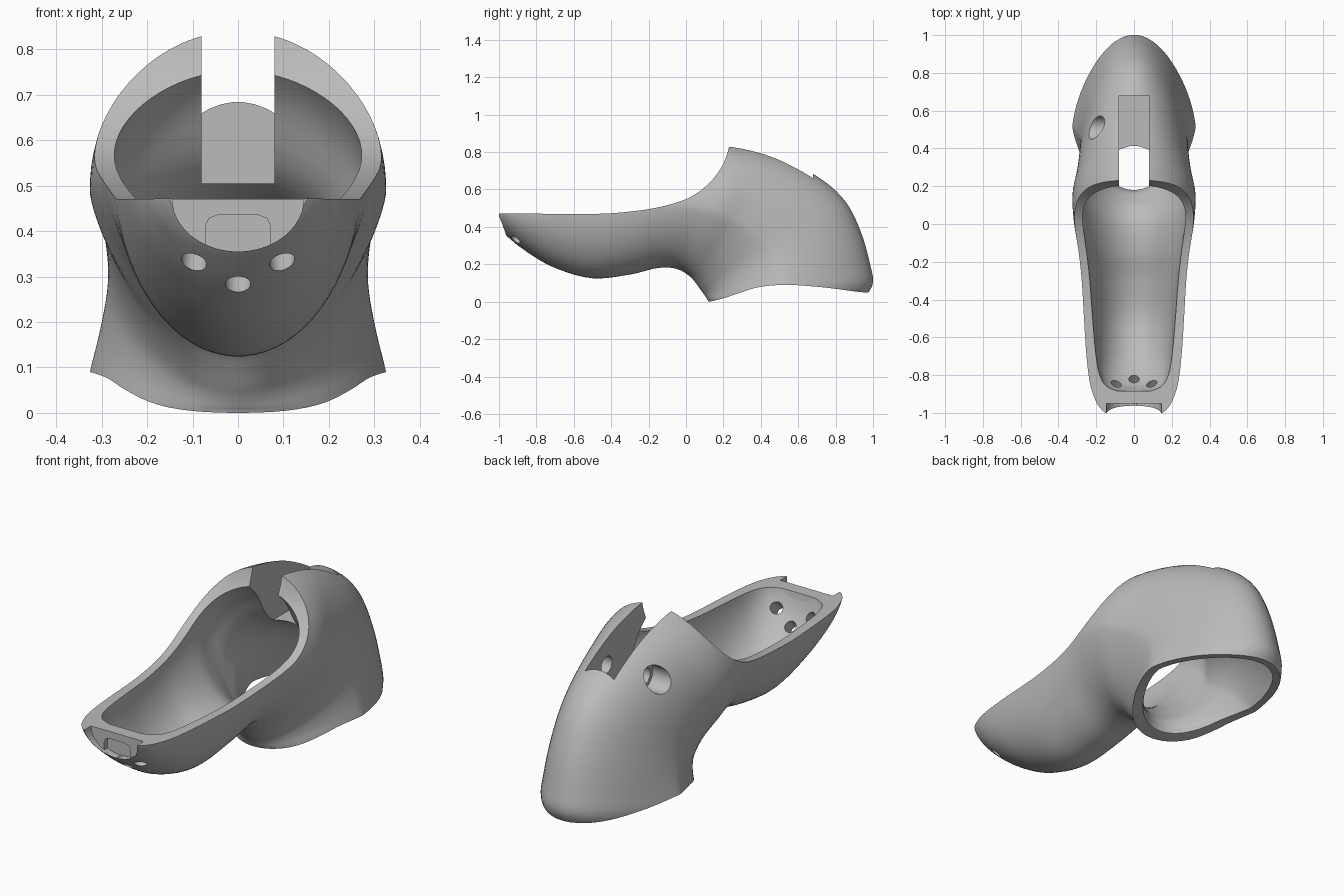
import bpy, bmesh, math
from mathutils import Vector

cube = bpy.data.objects.get("Cube")
if cube:
    bpy.data.objects.remove(cube, do_unlink=True)

grey = bpy.data.materials.new("plain grey")
grey.use_nodes = True
SHADE = (0.5, 0.5, 0.5, 1)
grey.diffuse_color = SHADE
grey.node_tree.nodes["Principled BSDF"].inputs["Base Color"].default_value = SHADE


def spline(rows, steps):
    """Smooth curve through rows of any width."""
    out = []
    n = len(rows)
    for i in range(n - 1):
        a, b, c, d = (rows[max(0, min(n - 1, k))] for k in range(i - 1, i + 3))
        for s in range(steps):
            t = s / steps
            out.append([q + t / 2 * (r - p + t * (2 * p - 5 * q + 4 * r - v + t * (3 * (q - r) + v - p)))
                        for p, q, r, v in zip(a, b, c, d)])
    return out + [list(rows[-1])]


def make_object(name, bm):
    bmesh.ops.recalc_face_normals(bm, faces=bm.faces[:])
    mesh = bpy.data.meshes.new(name)
    bm.to_mesh(mesh)
    bm.free()
    mesh.materials.append(grey)
    obj = bpy.data.objects.new(name, mesh)
    bpy.context.collection.objects.link(obj)
    return obj


def loft(name, stations, sides=72, steps=5):
    """Tube through sections: low point, high point, half width, roundness of high half, point of low half."""
    bm = bmesh.new()
    rings = []
    for by, bz, ty, tz, w, q, e in spline(stations, steps):
        low, high = Vector((0, by, bz)), Vector((0, ty, tz))
        mid = low.lerp(high, 0.5 - 0.06 * max(0, 2 - q))
        ring = []
        for k in range(sides):
            a = 2 * math.pi * (k + 0.5) / sides
            s = math.sin(a)
            reach = abs(s) ** (2 / q if s > 0 else e)
            p = mid.lerp(high if s > 0 else low, reach)
            p.x = w * math.cos(a)
            ring.append(bm.verts.new(p))
        rings.append(ring)
    for r0, r1 in zip(rings, rings[1:]):
        for k in range(sides):
            j = (k + 1) % sides
            bm.faces.new((r0[k], r0[j], r1[j], r1[k]))
    bm.faces.new(rings[0])
    bm.faces.new(rings[-1])
    return make_object(name, bm)


def prism(name, outline, axis, lo, hi):
    """Extrude an outline along x (points are y, z) or y (points are x, z)."""
    bm = bmesh.new()
    place = (lambda u, v, d: (d, u, v)) if axis == "x" else (lambda u, v, d: (u, d, v))
    ends = [[bm.verts.new(place(u, v, d)) for u, v in outline] for d in (lo, hi)]
    for end in ends:
        bm.faces.new(end)
    n = len(outline)
    for k in range(n):
        j = (k + 1) % n
        bm.faces.new((ends[0][k], ends[0][j], ends[1][j], ends[1][k]))
    return make_object(name, bm)


def rod(name, start, end, radius):
    a, b = Vector(start), Vector(end)
    bm = bmesh.new()
    bmesh.ops.create_cone(bm, cap_ends=True, segments=32, radius1=radius, radius2=radius, depth=(b - a).length)
    obj = make_object(name, bm)
    obj.rotation_mode = "QUATERNION"
    obj.rotation_quaternion = (b - a).to_track_quat("Z", "Y")
    obj.location = (a + b) / 2
    return obj


def cut(body, cutter):
    cutter.hide_render = True
    mod = body.modifiers.new("cut", "BOOLEAN")
    mod.operation = "DIFFERENCE"
    mod.solver = "EXACT"
    mod.object = cutter
    bpy.context.view_layer.objects.active = body
    bpy.ops.object.modifier_apply(modifier=mod.name)
    bpy.data.objects.remove(cutter, do_unlink=True)


# Outer skin: rounded scoop bending down into a flared collar
shell = loft("shell", [
    (-1, .41, -1, .56, .155, 2, 1), (-.98, .375, -.98, .62, .178, 2, 1),
    (-.94, .335, -.94, .67, .205, 2, 1), (-.85, .265, -.85, .74, .234, 2, 1),
    (-.7, .18, -.7, .82, .253, 2, 1.05), (-.5, .125, -.5, .87, .266, 2, 1.05),
    (-.3, .145, -.28, .87, .279, 2, 1.15), (-.15, .18, -.1, .86, .297, 2, 1.3),
    (-.05, .175, .1, .85, .32, 2, 1.45), (.02, .135, .3, .83, .325, 1.95, 1.5),
    (.055, .095, .5, .775, .302, 1.8, 1.5), (.08, .06, .71, .665, .288, 1.65, 1.45),
    (.095, .04, .85, .54, .287, 1.5, 1.4), (.105, .025, .935, .375, .302, 1.4, 1.4),
    (.113, .012, .985, .2, .324, 1.3, 1.4), (.12, 0, 1, .1, .335, 1.25, 1.4),
    (.14, -.05, .96, .02, .328, 1.25, 1.4), (.16, -.12, .92, -.08, .31, 1.25, 1.4)])

# Hollow inside, with a thick block left under the upper back
cut(shell, loft("hollow", [
    (-.885, .44, -.885, .56, .1, 2, 1), (-.85, .36, -.86, .64, .155, 2, 1),
    (-.78, .29, -.8, .72, .188, 2, 1), (-.67, .22, -.68, .78, .205, 2, 1),
    (-.5, .17, -.5, .82, .22, 2, 1), (-.3, .19, -.28, .82, .236, 2, 1.1),
    (-.15, .225, -.08, .81, .256, 2, 1.3), (0, .225, .12, .8, .28, 2, 1.45),
    (.09, .18, .25, .71, .283, 2, 1.5), (.14, .125, .37, .535, .255, 2, 1.5),
    (.165, .09, .59, .42, .245, 1.7, 1.45), (.175, .06, .78, .3, .257, 1.5, 1.4),
    (.18, .04, .9, .2, .277, 1.35, 1.4), (.18, .02, .95, .1, .293, 1.25, 1.4),
    (.19, -.1, .9, -.06, .283, 1.25, 1.4), (.21, -.25, .87, -.25, .27, 1.25, 1.4)]))

# Sweeping upper rim
rim = spline([(-1.2, .472), (-.6, .47), (-.4, .473), (-.2, .495), (-.05, .53), (.05, .575),
              (.13, .64), (.19, .72), (.22, .79), (.235, .85)], 4)
cut(shell, prism("rim_cutter", rim + [(.235, 1.5), (-1.2, 1.5)], "x", -1, 1))

# Arched collar edge
hem = spline([(.06, 0), (.12, 0), (.2, .018), (.3, .052), (.4, .08), (.55, .09), (.75, .075),
              (.95, .05), (1.1, .05)], 4)
cut(shell, prism("hem_cutter", hem + [(1.1, -.6), (.06, -.6)], "x", -1, 1))

# Slot with a level floor and upright end in the upper back
cut(shell, prism("slot_cutter", [(.1, 1.2), (.1, .505), (.68, .505), (.68, 1.2)], "x", -.08, .08))


# Nose recess and its shallow pocket, sharing one curved lower edge
def arc_point(x):
    return x, .472 - .117 * math.sqrt(max(0, 1 - (x / .145) ** 2))


arc = [arc_point(.145 * math.cos(math.pi * k / 24)) for k in range(25)]
cut(shell, prism("recess_cutter", arc + [(-.145, .6), (.145, .6)], "y", -1.2, -.95))
half = [(.072, .41), (.064, .428), (.045, .435)]
base = [arc_point(.072 * k / 6) for k in range(-6, 7)]
cut(shell, prism("pocket_cutter", base + half + [(-x, z) for x, z in reversed(half)], "y", -1.2, -.925))

# Drain holes in the nose
for x, y, z in ((-.097, -.91, .333), (0, -.87, .287), (.097, -.91, .333)):
    out = Vector((x * .3, -.6, -.5)) * .12
    spot = Vector((x, y, z))
    cut(shell, rod("drain_cutter", spot + out, spot - out * 2.2, .028))

# Screw hole on one side, crossing the slot
cut(shell, rod("screw_head_cutter", (-.4, .51, .625), (-.13, .51, .625), .062))
cut(shell, rod("screw_cutter", (-.2, .51, .625), (.14, .51, .625), .042))

bpy.ops.object.select_all(action="DESELECT")
shell.select_set(True)
bpy.context.view_layer.objects.active = shell
bpy.ops.object.shade_smooth_by_angle(angle=math.radians(35))
